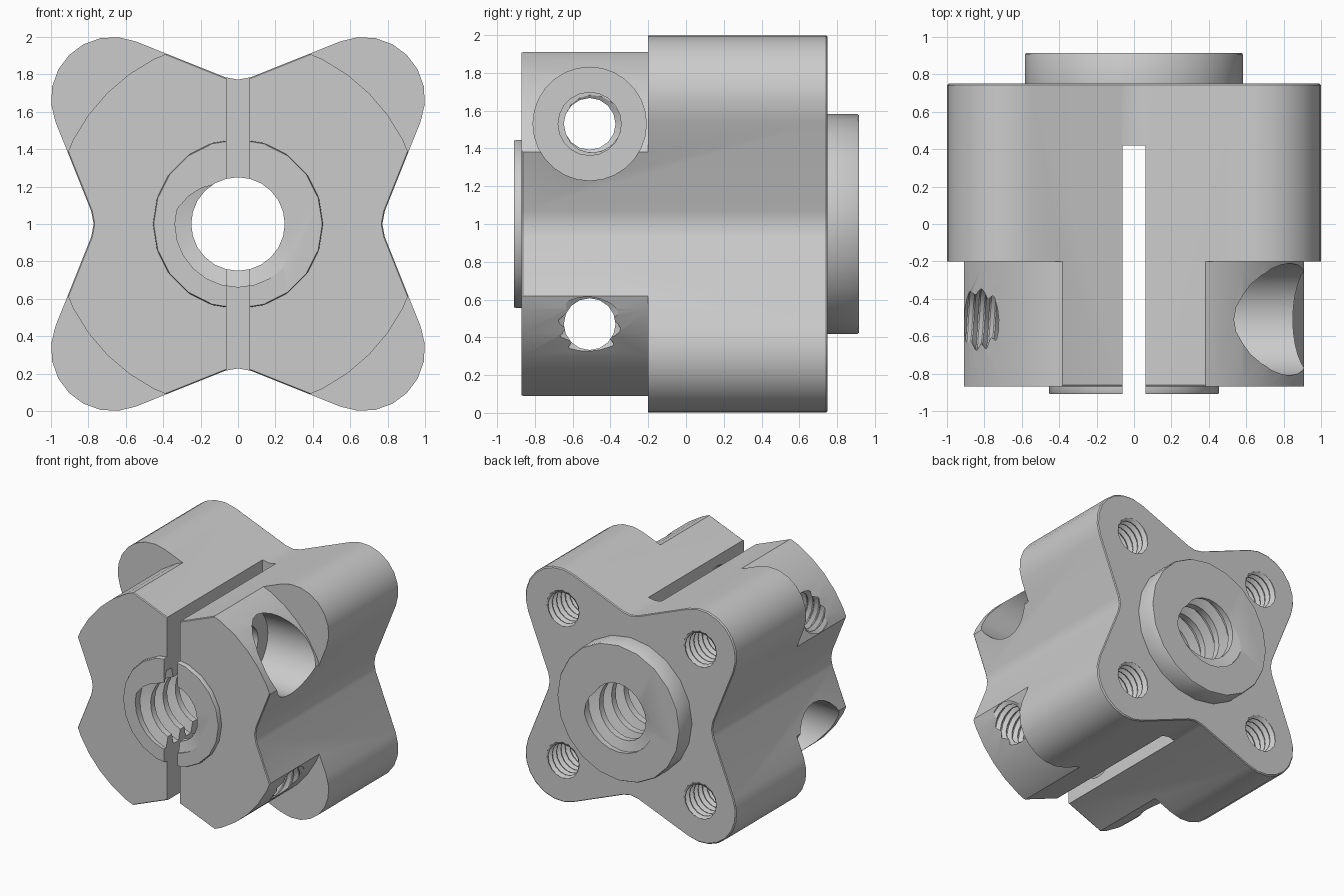
import bpy, bmesh
from math import sin, cos, pi, radians
from mathutils import Vector

if "Cube" in bpy.data.objects:
    bpy.data.objects.remove(bpy.data.objects["Cube"])


def loft(name, rings, start, direction):
    """Closed solid through equal-sized rings, local z laid along direction."""
    bm = bmesh.new()
    rows = [[bm.verts.new(p) for p in ring] for ring in rings]
    n = len(rows[0])
    for a, b in zip(rows, rows[1:]):
        for i in range(n):
            j = (i + 1) % n
            if len(rows) > 8:      # threads: split along the axis
                bm.faces.new((a[i], a[j], b[i]))
                bm.faces.new((a[j], b[j], b[i]))
            else:
                bm.faces.new((a[i], a[j], b[j], b[i]))
    bm.faces.new(rows[0][::-1])
    bm.faces.new(rows[-1])
    rot = Vector((0, 0, 1)).rotation_difference(Vector(direction))
    for v in bm.verts:
        v.co = rot @ v.co + Vector(start)
    bmesh.ops.recalc_face_normals(bm, faces=bm.faces)
    me = bpy.data.meshes.new(name)
    bm.to_mesh(me)
    bm.free()
    ob = bpy.data.objects.new(name, me)
    bpy.context.collection.objects.link(ob)
    return ob


def prism(name, pts, start, direction, length, edge=0.0):
    levels = [(0, 1), (length, 1)]
    if edge:
        levels = [(0, 1 - edge), (edge, 1), (length - edge, 1), (length, 1 - edge)]
    return loft(name, [[(x * s, y * s, h) for x, y in pts] for h, s in levels],
                start, direction)


def circle(r, n):
    return [(r * cos(2 * pi * i / n), r * sin(2 * pi * i / n)) for i in range(n)]


def thread(name, start, direction, length, lo, hi, pitch, n, a, b, c):
    """Twisted section: low land up to a, ramp to b, high land to c, ramp back."""
    def radius(i):
        if i <= a:
            t = 0
        elif i < b:
            t = (i - a) / (b - a)
        elif i <= c:
            t = 1
        else:
            t = (n - i) / (n - c)
        return lo + (hi - lo) * t
    rings = []
    for k in range(int(length / pitch * n) + 1):
        rings.append([(radius(i) * cos(2 * pi * (i + k) / n),
                       radius(i) * sin(2 * pi * (i + k) / n), k * pitch / n)
                      for i in range(n)])
    return loft(name, rings, start, direction)


def combine(ob, tool, op='DIFFERENCE'):
    tool.hide_render = True
    bpy.context.view_layer.objects.active = ob
    m = ob.modifiers.new(op, 'BOOLEAN')
    m.operation, m.object, m.solver = op, tool, 'EXACT'
    bpy.ops.object.modifier_apply(modifier=m.name)
    bpy.data.objects.remove(tool, do_unlink=True)


Y = (0, 1, 0)

# four-lobed body, one quarter of the outline repeated four times
quarter = [(0.772, 0.0), (0.785, 0.07)]
for i in range(9):
    t = radians(-22 + 134 * i / 8)
    quarter.append((0.67 + 0.33 * cos(t), 0.67 + 0.33 * sin(t)))
quarter.append((0.07, 0.785))
outline = []
for k in range(4):
    c, s = (1, 0, -1, 0)[k], (0, 1, 0, -1)[k]
    outline += [(c * x - s * y, s * x + c * y) for x, y in quarter]
body = prism("clamp_nut_body", outline, (0, -0.87, 1), Y, 1.62, 0.008)

# front end turned down to a round
ring = prism("turning_cutter", circle(2, 32), (0, -1.2, 1), Y, 1.0)
combine(ring, prism("turning_core", circle(0.99, 40), (0, -1.4, 1), Y, 1.5))
combine(body, ring)

# rear and front bosses
combine(body, prism("rear_boss", circle(0.582, 20), (0, 0.3, 1), Y, 0.615, 0.01), 'UNION')
combine(body, prism("front_boss", circle(0.455, 20), (0, -0.91, 1), Y, 0.4, 0.01), 'UNION')

# coarse lead-screw thread through the middle
combine(body, thread("bore_cutter", (0, -1.02, 1), Y, 2.04, 0.25, 0.337, 0.167,
                     24, 8, 11, 21))

# threaded mounting holes in the rear face
for sx in (-1, 1):
    for sz in (-1, 1):
        combine(body, thread("mount_cutter", (0.65 * sx, 0.05, 1 + 0.65 * sz), Y, 0.77,
                             0.137, 0.168, 0.058, 16, 2, 8, 10))

# two opposed clamp screws: thread, clearance hole and counterbore
for s in (1, -1):
    y, z, d = -0.51, 1 + 0.53 * s, (s, 0, 0)
    combine(body, thread("clamp_thread_cutter", (-1.03 * s, y, z), d, 1.06,
                         0.137, 0.168, 0.058, 16, 2, 8, 10))
    combine(body, prism("clearance_cutter", circle(0.167, 20), (0, y, z), d, 0.6))
    combine(body, prism("counterbore_cutter", circle(0.3, 28), (0.43 * s, y, z), d, 0.8))

# clamping slit from the front
slit = [(-0.062, -1.2), (0.062, -1.2), (0.062, 1.2), (-0.062, 1.2)]
combine(body, prism("slit_cutter", slit, (0, -1.1, 1), Y, 1.52))

bpy.ops.object.select_all(action='DESELECT')
body.select_set(True)
bpy.context.view_layer.objects.active = body
bpy.ops.object.shade_smooth_by_angle(angle=radians(30))
